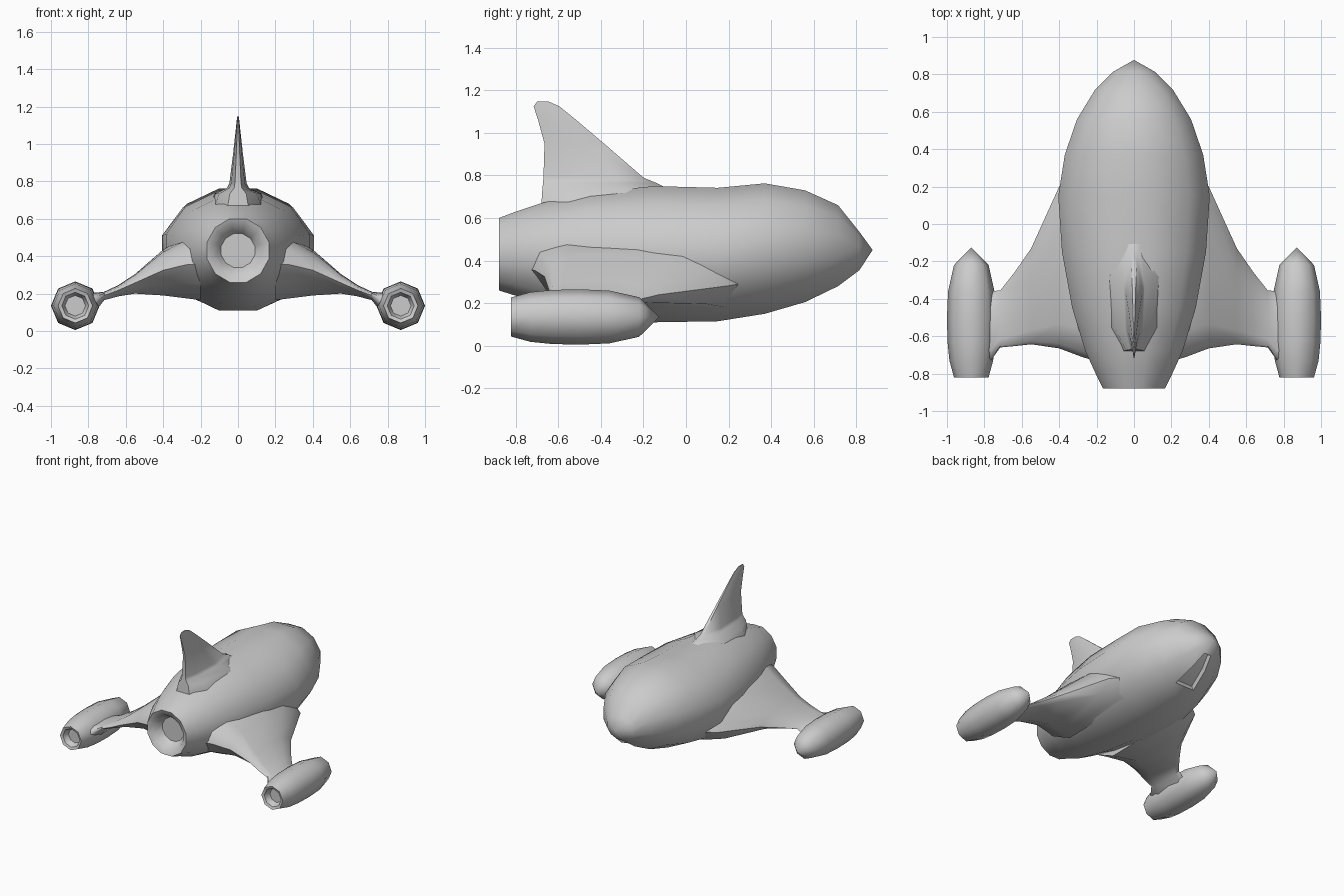
import bpy, bmesh, math

cube = bpy.data.objects.get("Cube")
if cube:
    bpy.data.objects.remove(cube, do_unlink=True)

# Single hull colour
grey = bpy.data.materials.new("hull_grey")
grey.use_nodes = True
GREY = (0.6, 0.6, 0.6, 1)
grey.diffuse_color = GREY
grey.node_tree.nodes["Principled BSDF"].inputs["Base Color"].default_value = GREY


def loft(name, rings, mirror=False, angle=50, bay=None):
    """Skin a list of equal-length rings, cap both ends and smooth."""
    bm = bmesh.new()
    loops = [[bm.verts.new(p) for p in ring] for ring in rings]
    n = len(loops[0])
    for a, b in zip(loops, loops[1:]):
        for i in range(n):
            j = (i + 1) % n
            bm.faces.new((a[i], a[j], b[j], b[i]))
    bm.faces.new(loops[0])
    bm.faces.new(loops[-1])
    bmesh.ops.remove_doubles(bm, verts=bm.verts, dist=0.002)
    bmesh.ops.recalc_face_normals(bm, faces=bm.faces)
    if bay:
        faces = [f for f in bm.faces if bay(f.calc_center_median(), f.normal)]
        bmesh.ops.inset_region(bm, faces=faces, thickness=0.004, depth=-0.04)
    mesh = bpy.data.meshes.new(name)
    bm.to_mesh(mesh)
    bm.free()
    mesh.materials.append(grey)
    obj = bpy.data.objects.new(name, mesh)
    bpy.context.collection.objects.link(obj)
    bpy.ops.object.select_all(action="DESELECT")
    obj.select_set(True)
    bpy.context.view_layer.objects.active = obj
    bpy.ops.object.shade_smooth_by_angle(angle=math.radians(angle))
    if mirror:
        obj.modifiers.new("both_sides", "MIRROR")
    return obj


def oval(y, half_width, low, high, sides=12, x=0.0, turn=0.5):
    """Ring across y, scaled so its flat sides reach the given limits."""
    fit = math.cos(math.pi / sides) if turn else 1
    ring = []
    for i in range(sides):
        a = math.tau * (i + turn) / sides
        ring.append((x + half_width * math.cos(a) / fit, y,
                     (low + high) / 2 + (high - low) / 2 * math.sin(a) / fit))
    return ring


# Fuselage: exhaust recess, rim, then hull to the pointed nose
hull = [(-0.80, 0.09, 0.34, 0.52), (-0.865, 0.13, 0.30, 0.56),
        (-0.88, 0.165, 0.26, 0.60), (-0.80, 0.205, 0.235, 0.63),
        (-0.68, 0.26, 0.19, 0.67), (-0.45, 0.33, 0.145, 0.72),
        (-0.15, 0.385, 0.11, 0.75), (0.15, 0.405, 0.115, 0.742),
        (0.37, 0.37, 0.15, 0.763), (0.56, 0.305, 0.205, 0.73),
        (0.715, 0.21, 0.28, 0.66), (0.815, 0.11, 0.355, 0.535),
        (0.877, 0, 0.45, 0.45)]
loft("fuselage", [oval(*s) for s in hull],
     bay=lambda c, n: abs(c.x) < 0.02 and n.z < -0.5 and 0.57 < c.y < 0.8)

# Wings: sections from root to pod (x, leading y, trailing y, low z, high z)
airfoil = [(0, -0.25), (0.07, 0.3), (0.25, 0.85), (0.5, 1), (0.85, 0.9),
           (0.97, 0.6), (1, 0.1), (0.92, -0.5), (0.75, -1), (0.12, -0.95)]
wing = [(0.20, 0.32, -0.735, 0.165, 0.52), (0.28, 0.29, -0.71, 0.175, 0.50),
        (0.40, 0.20, -0.665, 0.19, 0.435), (0.55, -0.13, -0.643, 0.20, 0.305),
        (0.64, -0.26, -0.653, 0.185, 0.245), (0.715, -0.355, -0.66, 0.165, 0.21),
        (0.765, -0.36, -0.73, 0.10, 0.205), (0.82, -0.36, -0.73, 0.09, 0.21)]
loft("wings", [[(x, lead + (trail - lead) * u,
                 (low + high) / 2 + v * (high - low) / 2) for u, v in airfoil]
               for x, lead, trail, low, high in wing], mirror=True)

# Wingtip pods with recessed exhausts
pod = [(-0.77, 0.055), (-0.815, 0.072), (-0.822, 0.092), (-0.73, 0.117),
       (-0.63, 0.127), (-0.5, 0.13), (-0.36, 0.124), (-0.22, 0.093),
       (-0.125, 0)]
loft("wingtip_pods", [oval(y, r, 0.135 - r, 0.135 + r, 8, 0.87, 0)
                      for y, r in pod], mirror=True)

# Tail fin: sections upward (z, leading y, trailing y, half thickness)
blade = [(0, 0.3), (0.35, 1), (0.8, 0.8), (1, 0.35)]
outline = blade + [(u, -w) for u, w in reversed(blade)]
fin = [(0.66, -0.03, -0.68, 0.16), (0.735, -0.08, -0.675, 0.125),
       (0.765, -0.14, -0.672, 0.058), (0.79, -0.20, -0.67, 0.046),
       (0.95, -0.385, -0.665, 0.026), (1.06, -0.515, -0.695, 0.014),
       (1.125, -0.595, -0.716, 0.007), (1.147, -0.645, -0.70, 0.004)]
loft("tail_fin", [[(w * half, lead + (trail - lead) * u, z)
                   for u, w in outline] for z, lead, trail, half in fin],
     angle=60)
